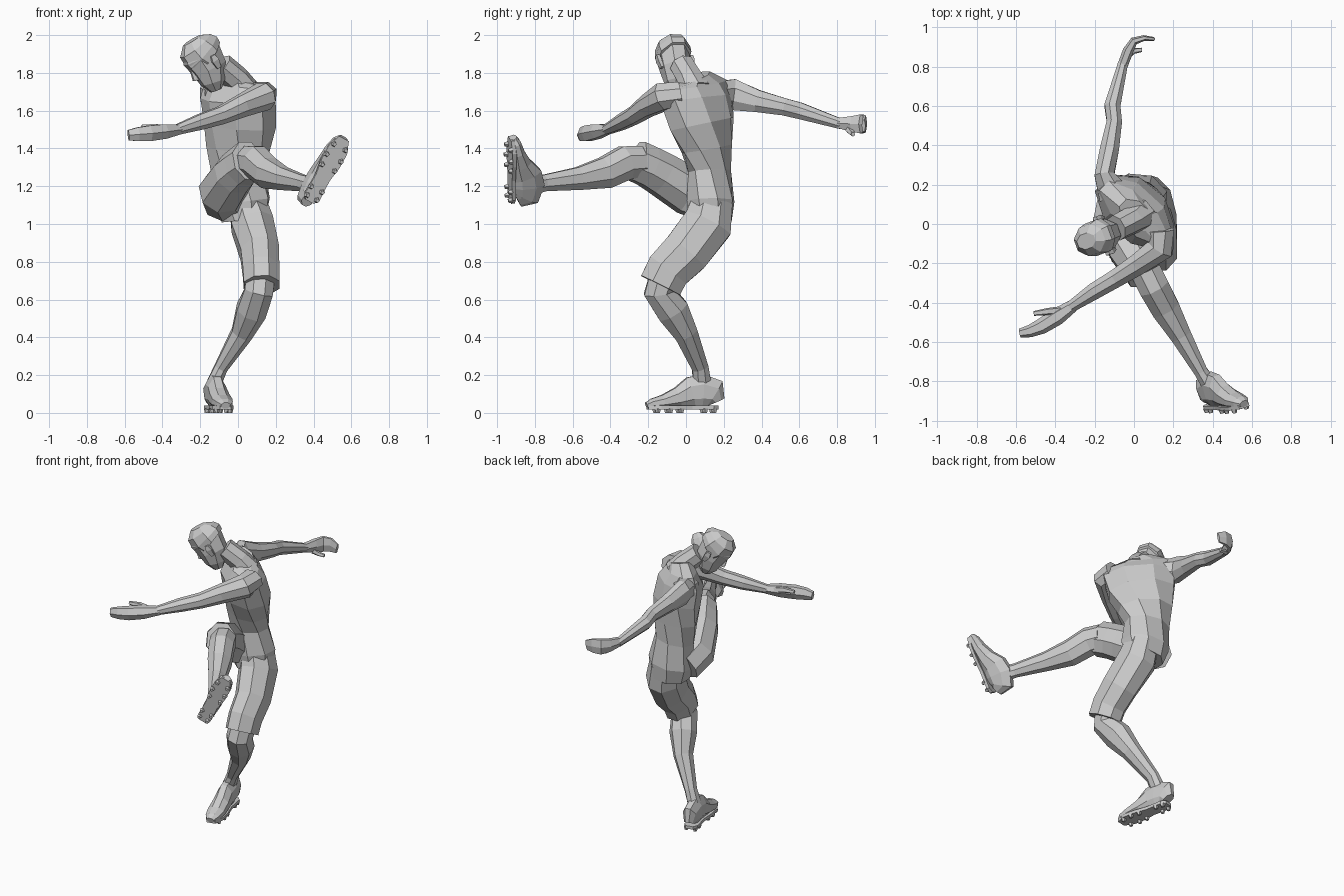
import bpy, bmesh, math
from mathutils import Vector, Matrix

I = Matrix.Identity(4)


def finish(name, bm):
    bmesh.ops.recalc_face_normals(bm, faces=bm.faces)
    me = bpy.data.meshes.new(name)
    bm.to_mesh(me)
    bm.free()
    ob = bpy.data.objects.new(name, me)
    bpy.context.collection.objects.link(ob)
    return ob


def frame(origin, fwd, up):
    """Matrix with local x = side, y = forward, z = up."""
    z = Vector(up).normalized()
    y = Vector(fwd)
    y = (y - z * y.dot(z)).normalized()
    x = y.cross(z)
    m = Matrix((x, y, z)).transposed().to_4x4()
    m.translation = Vector(origin)
    return m


def tube(name, rings, side=(1, 0, 0), n=8, m=I, yaws=None):
    """Faceted limb through rings (x, y, z, half width, half depth)."""
    bm = bmesh.new()
    pts = [Vector(r[:3]) for r in rings]
    loops = []
    for i, r in enumerate(rings):
        t = (pts[min(i + 1, len(pts) - 1)] - pts[max(i - 1, 0)]).normalized()
        s = Vector(side)
        if yaws:
            s = Matrix.Rotation(math.radians(yaws[i]), 3, 'Z') @ s
        s = (s - t * s.dot(t)).normalized()
        d = t.cross(s)
        loop = []
        for k in range(n):
            a = 2 * math.pi * (k + 0.5) / n
            p = pts[i] + 1.05 * (s * r[3] * math.cos(a) + d * r[-1] * math.sin(a))
            loop.append(bm.verts.new(m @ p))
        loops.append(loop)
    for a, b in zip(loops, loops[1:]):
        for k in range(n):
            bm.faces.new((a[k], a[(k + 1) % n], b[(k + 1) % n], b[k]))
    bm.faces.new(loops[0])
    bm.faces.new(loops[-1])
    return finish(name, bm)


# Torso, twisting from the hips up to the shoulders
tube("torso", [(.03, .13, 1.02, .12, .115), (.02, .13, 1.12, .15, .125),
               (0, .125, 1.28, .14, .105), (0, .11, 1.40, .17, .12),
               (.01, .085, 1.53, .21, .135), (0, .055, 1.66, .23, .13),
               (0, .055, 1.735, .215, .085), (.01, .045, 1.775, .10, .065)],
     yaws=[0, -5, -15, -28, -40, -43, -43, -43])

# Head and neck
tube("neck", [(.03, .05, 1.70, .085), (-.01, .02, 1.77, .068), (-.09, -.02, 1.84, .065)])
H = frame((-.175, -.065, 1.87), (-.72, -.27, -.634), (-.6, -.2, .77))
tube("head", [(0, .055, -.165, .03, .03), (0, .04, -.12, .06, .065),
              (0, .01, -.05, .078, .092), (0, 0, .03, .083, .106),
              (0, -.01, .08, .07, .09), (0, -.015, .115, .035, .05)], m=H)
tube("hair", [(0, -.02, .0, .087, .10), (0, -.01, .04, .09, .114),
              (0, -.005, .09, .078, .10), (0, -.01, .125, .04, .055)], m=H)
tube("nose", [(0, .09, .01, .01, .012), (0, .105, -.045, .018, .022),
              (0, .085, -.06, .012, .012)], n=4, m=H)
for s, label in ((-1, "right"), (1, "left")):
    tube(label + "_ear", [(s * .083, -.01, -.065, .01, .015), (s * .093, -.015, -.02, .014, .026),
                          (s * .095, -.02, .01, .01, .015)], n=4, m=H)

# Arms and hands
Z = (0, 0, 1)
tube("left_arm", [(.13, -.03, 1.69, .065, .075), (.135, -.12, 1.675, .075, .072),
                  (.02, -.205, 1.625, .06, .056), (-.09, -.275, 1.575, .048, .048),
                  (-.20, -.34, 1.54, .042, .044), (-.32, -.42, 1.50, .028, .03)], Z)
tube("left_hand", [(-.31, -.415, 1.50, .027, .03), (-.39, -.47, 1.49, .042, .042),
                   (-.47, -.52, 1.48, .045, .038), (-.53, -.545, 1.475, .04, .03),
                   (-.58, -.555, 1.47, .03, .022)], Z, n=6)
tube("left_thumb", [(-.37, -.44, 1.50, .022), (-.44, -.445, 1.515, .018),
                    (-.51, -.455, 1.515, .012)], Z, n=5)
tube("right_arm", [(-.10, .15, 1.68, .075, .085), (-.15, .25, 1.685, .085, .052),
                   (-.125, .38, 1.65, .06, .05), (-.10, .52, 1.62, .047, .04),
                   (-.11, .60, 1.60, .045, .042), (-.055, .82, 1.53, .028, .026)], Z)
tube("right_hand", [(-.06, .80, 1.535, .028, .025), (-.03, .88, 1.53, .045, .026),
                    (.0, .93, 1.53, .055, .02), (.05, .945, 1.53, .05, .014),
                    (.10, .94, 1.52, .035, .01)], Z, n=6)
tube("right_thumb", [(-.03, .86, 1.50, .018), (.0, .88, 1.48, .015),
                     (.04, .885, 1.475, .011)], Z, n=5)

# Shorts
KICK = (.9, .4, 0)
tube("shorts_left_leg", [(.05, .14, 1.12, .10, .11), (.075, .115, 1.0, .115, .135),
                         (.115, .0, .85, .105, .13), (.122, -.095, .755, .10, .122),
                         (.125, -.135, .675, .097, .118)])
tube("shorts_right_leg", [(-.06, .12, 1.12, .12, .11), (-.085, .02, 1.17, .12, .125),
                          (-.02, -.13, 1.265, .11, .115), (.02, -.2, 1.305, .10, .11),
                          (.055, -.265, 1.335, .09, .11)], KICK)

# Lower legs
tube("left_lower_leg", [(.122, -.10, .74, .08, .09), (.11, -.14, .64, .078, .085),
                        (.07, -.07, .54, .082, .088), (.02, 0, .42, .058, .064),
                        (-.09, .075, .24, .036, .045), (-.125, .085, .16, .04, .05)])
tube("right_lower_leg", [(.06, -.24, 1.33, .08, .085), (.10, -.32, 1.325, .08, .092),
                         (.16, -.43, 1.27, .075, .085), (.24, -.57, 1.24, .055, .062),
                         (.34, -.75, 1.217, .036, .045), (.378, -.81, 1.205, .04, .05)], KICK)

# Studded shoes: rings of (forward, top height, half width)
SHOE = [(-.083, .10, .03), (-.065, .18, .045), (0, .205, .05), (.06, .19, .05),
        (.13, .135, .054), (.21, .095, .056), (.27, .075, .045), (.30, .055, .025)]
SOLE = [(.025, -.085), (.045, -.055), (.042, .06), (.056, .15), (.056, .23), (.03, .295)]
STUDS = [(.03, -.06), (.034, -.01), (.04, .12), (.045, .18), (.036, .245)]


def shoe(label, m):
    tube(label + "_shoe", [(0, u, (t + .022) / 2, w, (t - .022) / 2 * 1.03) for u, t, w in SHOE], m=m)
    bm = bmesh.new()
    outline = SOLE + [(-x, y) for x, y in reversed(SOLE)]
    face = bm.faces.new([bm.verts.new((x, y, .018)) for x, y in outline])
    ext = bmesh.ops.extrude_face_region(bm, geom=[face])
    up = [v for v in ext["geom"] if isinstance(v, bmesh.types.BMVert)]
    bmesh.ops.translate(bm, verts=up, vec=(0, 0, .02))
    for x, y in STUDS:
        for s in (-1, 1):
            bmesh.ops.create_cone(bm, cap_ends=True, segments=5, radius1=.011, radius2=.017,
                                  depth=.022, matrix=Matrix.Translation((s * x, y, .011)))
    bm.transform(m)
    finish(label + "_sole", bm)


shoe("left", frame((-.125, .085, 0), (.2, -.98, 0), (0, 0, 1)))
shoe("right", frame((.425, -.95, 1.19), (.48, 0, .88), (-.25, .95, .14)))
